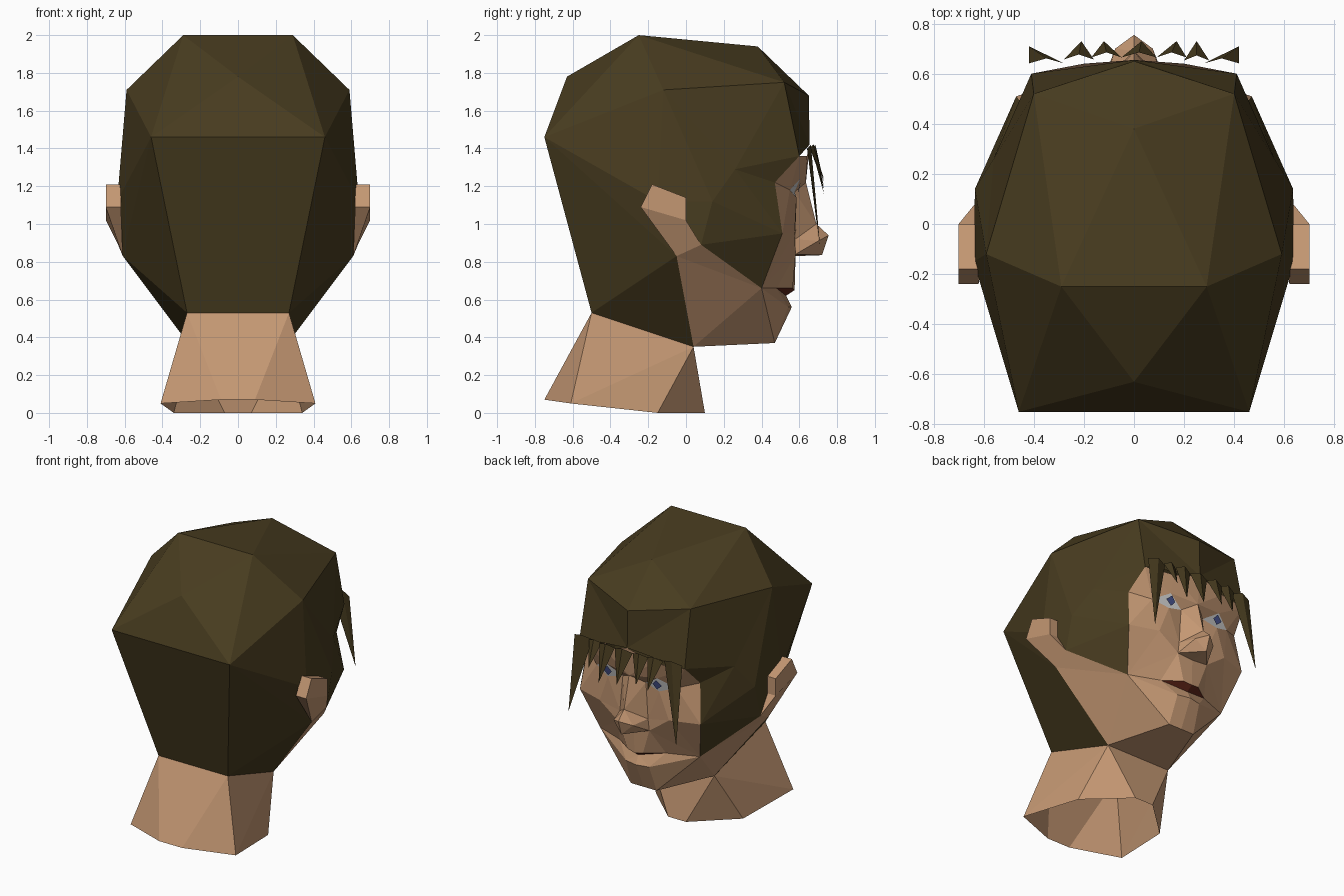
import bpy, bmesh
from mathutils import Vector

if "Cube" in bpy.data.objects:
    bpy.data.objects.remove(bpy.data.objects["Cube"])


def material(name, rgb):
    m = bpy.data.materials.new(name)
    m.diffuse_color = (*rgb, 1)
    m.use_nodes = True
    m.node_tree.nodes["Principled BSDF"].inputs["Base Color"].default_value = m.diffuse_color
    return m


HAIR = material("hair", (0.065, 0.045, 0.014))
SKIN = material("skin", (0.55, 0.31, 0.17))
LIP = material("lip", (0.12, 0.02, 0.01))
WHITE = material("eye_white", (0.6, 0.6, 0.62))
IRIS = material("iris", (0.06, 0.08, 0.25))


def shell(name, pts, faces, mat, centre=(0, 0, 0.9), mirror=True):
    """Flat-faced surface from named points, mirrored in x, facing away from centre."""
    bm = bmesh.new()
    for s in ((1, -1) if mirror else (1,)):
        for f in faces:
            c = Vector((centre[0] * s, centre[1], centre[2]))
            vs = [Vector((pts[k][0] * s, pts[k][1], pts[k][2])) for k in f.split()]
            face = bm.faces.new([bm.verts.new(v) for v in vs])
            face.normal_update()
            if face.normal.dot(face.calc_center_median() - c) < 0:
                face.normal_flip()
    bmesh.ops.remove_doubles(bm, verts=bm.verts, dist=0.0005)
    me = bpy.data.meshes.new(name)
    bm.to_mesh(me)
    bm.free()
    me.materials.append(mat)
    ob = bpy.data.objects.new(name, me)
    bpy.context.collection.objects.link(ob)
    return ob


# Points shared by hair, face, ears and neck
edge = dict(
    J=(0.25, 0.04, 0.35), E=(0.61, -0.05, 0.83), Q=(0.635, 0.08, 0.89),
    K=(0.39, 0.40, 0.66), L=(0.47, 0.51, 0.95), M=(0.44, 0.47, 1.22),
    N=(0.41, 0.60, 1.36), X0=(0, 0.655, 1.42),
    B2=(0.27, -0.50, 0.53), B2m=(0, -0.50, 0.53), Jm=(0, 0.04, 0.35))

# Hair cap
hair = dict(
    edge, Tm=(0, -0.25, 2.0), T0=(0, 0.38, 1.94), T1=(0.29, -0.25, 2.0),
    B0=(0, -0.63, 1.78), B1=(0.46, -0.75, 1.46), Bm=(0, -0.75, 1.46),
    S1=(0.59, -0.12, 1.71), S2=(0.40, 0.52, 1.75), F0=(0, 0.65, 1.68),
    P=(0.56, 0.26, 1.29), R=(0.64, -0.15, 1.12), R2=(0.635, 0.14, 1.12))
shell("hair", hair, [
    "T0 T1 Tm", "Tm T1 B0", "T1 B1 B0", "B0 B1 Bm", "Bm B1 B2 B2m",
    "T1 S1 B1", "T0 S2 T1", "T1 S2 S1", "T0 F0 S2", "F0 X0 S2", "X0 N S2",
    "S1 S2 P", "S2 N P", "S1 P R2", "S1 R2 R", "S1 R B1", "R R2 Q",
    "R Q E", "B1 R E", "B1 E B2", "B2 E J", "P M N", "P L M", "P R2 L",
    "R2 Q L", "Q K L"], HAIR)

# Face with nose
face = dict(
    edge, C=(0.10, 0.47, 0.37), Cm=(0, 0.47, 0.37), D0=(0, 0.56, 0.56),
    D1=(0.09, 0.54, 0.56), I=(0, 0.53, 0.62), W=(0.18, 0.48, 0.66),
    U=(0, 0.575, 0.65), U1=(0.06, 0.565, 0.66), A0=(0, 0.58, 0.83), A1=(0.12, 0.58, 0.84),
    A2=(0.11, 0.58, 0.92), G=(0.27, 0.575, 0.95), Y1=(0.09, 0.575, 1.17),
    Y2=(0.31, 0.55, 1.18), Yt=(0.2, 0.605, 1.24), Yb=(0.2, 0.585, 1.14),
    R0=(0, 0.635, 1.22), X1=(0.2, 0.64, 1.36), Nb=(0, 0.69, 1.0),
    t=(0, 0.755, 0.94), w=(0.075, 0.70, 0.91), nb=(0, 0.72, 0.835))
shell("face", face, [
    "E Q K", "E K J", "J K C", "J C Cm Jm", "K W D1", "K D1 C", "C D1 D0 Cm",
    "D1 W I", "D1 I D0", "W A1 U1", "U1 A1 A0 U", "W K A1", "K G A1", "K L G",
    "L M Y2", "L Y2 G", "G Y2 Yb", "G Yb A2", "A1 G A2", "Yb Y1 A2",
    "Y1 R0 Nb", "Y1 Nb A2", "Nb t w", "Nb w A2", "w A1 A2", "w t nb",
    "w nb A1", "nb A0 A1", "R0 X0 X1", "R0 X1 Yt", "R0 Yt Y1", "X1 N Yt",
    "N Y2 Yt", "N M Y2"], SKIN)

# Mouth, underside of the upper lip
shell("mouth", face, ["W U1 I", "U1 U I"], LIP, (0, 0.5, 1.2))

# Eyes: white and iris
shell("eye_white", face, ["Y1 Yt Y2 Yb"], WHITE)
iris = dict(a=(0.16, 0.60, 1.19), b=(0.19, 0.607, 1.225),
            c=(0.23, 0.597, 1.19), d=(0.19, 0.595, 1.155))
shell("iris", iris, ["a b c d"], IRIS)

# Ears
ear = dict(
    edge, o1=(0.70, -0.18, 1.21), o2=(0.70, 0, 1.14), o3=(0.70, 0, 1.02),
    o4=(0.70, -0.24, 1.09), i1=(0.62, -0.18, 1.21), i2=(0.62, 0, 1.14),
    i3=(0.62, 0, 1.02), i4=(0.62, -0.24, 1.09))
shell("ear", ear, [
    "o1 o2 o3 o4", "o4 o3 Q E", "o1 o2 i2 i1", "o4 o1 i1 i4", "o2 o3 i3 i2",
    "o3 i3 Q", "o4 E i4"], SKIN, (0.62, -0.08, 1.05))

# Neck, open at the bottom
neck = dict(
    edge, n0=(0, 0.10, 0), n1=(0.07, 0.10, 0), n2=(0.34, -0.15, 0),
    n3=(0.41, -0.61, 0.05), n4=(0.09, -0.75, 0.07), n5=(0, -0.75, 0.07))
shell("neck", neck, [
    "Jm J n1 n0", "J n2 n1", "J n3 n2", "J B2 n3", "B2 n4 n3", "B2 B2m n5 n4"],
    SKIN, (0, -0.25, 0.2))

# Fringe strands: base x, half width, tip x, tip z
strands = [(-0.35, 0.07, -0.42, 0.86), (0.35, 0.07, 0.42, 0.88),
           (-0.22, 0.06, -0.21, 1.20), (-0.11, 0.06, -0.12, 1.22),
           (0.02, 0.07, 0.03, 1.18), (0.15, 0.06, 0.17, 1.16),
           (0.25, 0.05, 0.25, 1.24)]
for x, w, tx, tz in strands:
    y = 0.665 - 0.12 * max(0, abs(x) - 0.15)
    pts = dict(a=(x - w, y, 1.40), b=(x + w, y, 1.40),
               m=(x, y + 0.02, 1.42), t=(tx, 0.71 if abs(x) > 0.3 else 0.73, tz))
    shell("fringe_strand", pts, ["a m t", "m b t"], HAIR, (x, 0, 1.3), False)
